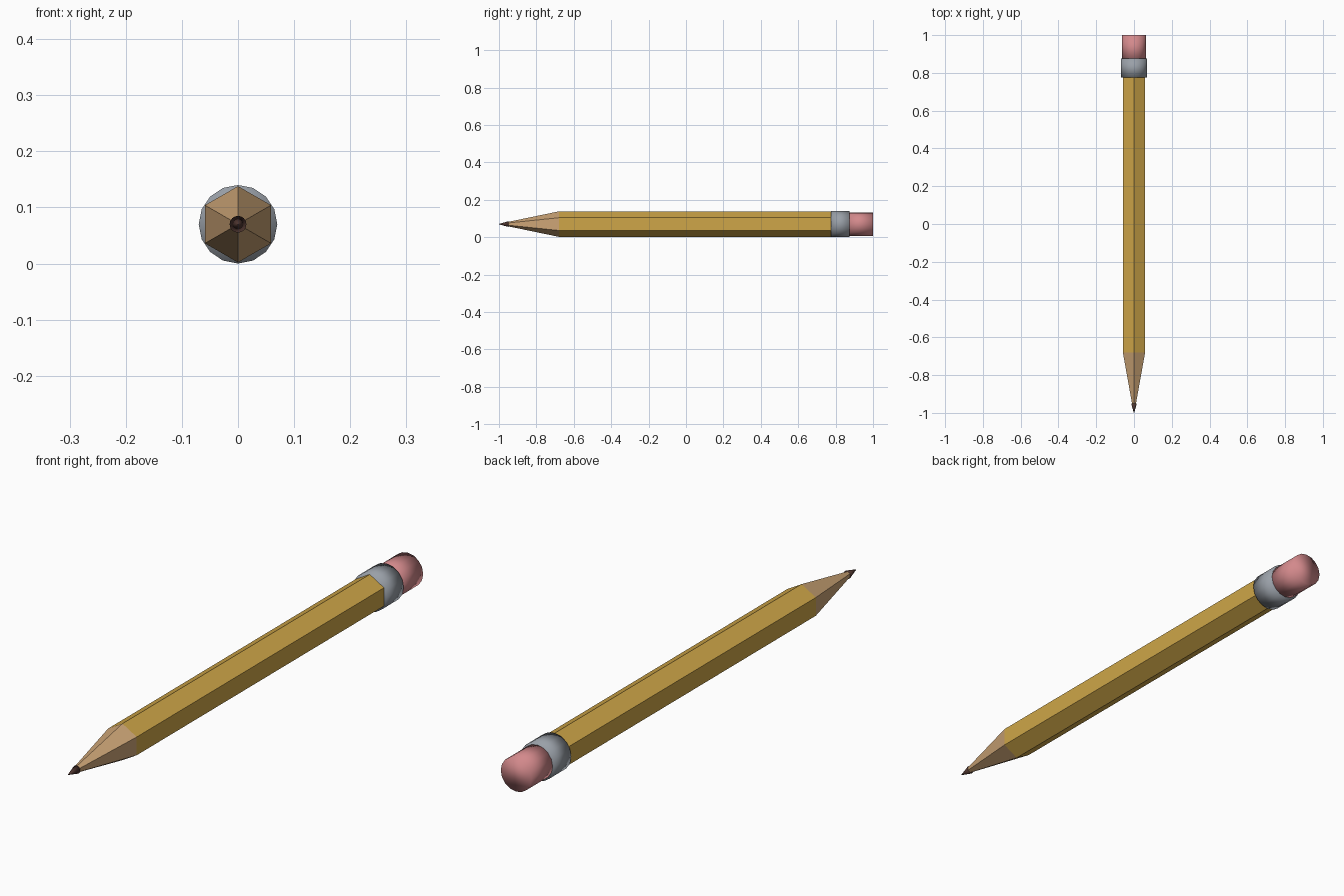
import bpy
import bmesh
from math import sin, cos, tau

CENTRE_Z = 0.07

old = bpy.data.objects.get("Cube")
if old:
    bpy.data.objects.remove(old, do_unlink=True)


def material(name, rgb):
    mat = bpy.data.materials.new(name)
    mat.use_nodes = True
    colour = (*rgb, 1.0)
    mat.diffuse_color = colour
    mat.node_tree.nodes["Principled BSDF"].inputs["Base Color"].default_value = colour
    return mat


yellow = material("yellow paint", (0.62, 0.38, 0.065))
wood = material("bare wood", (0.60, 0.37, 0.18))
graphite = material("dark lead", (0.075, 0.035, 0.028))
metal = material("grey metal", (0.32, 0.35, 0.39))
pink = material("pink rubber", (0.65, 0.25, 0.26))


def prism(name, sides, profile, mats, smooth=False):
    """Closed solid along y: profile is (y, radius), one material per span."""
    bm = bmesh.new()
    rings = []
    for y, r in profile:
        rings.append([bm.verts.new((r * sin(tau * i / sides), y, r * cos(tau * i / sides)))
                      for i in range(sides)])
    for span, (a, b) in enumerate(zip(rings, rings[1:])):
        for i in range(sides):
            j = (i + 1) % sides
            bm.faces.new((a[i], a[j], b[j], b[i])).material_index = span
    bm.faces.new(rings[0])
    bm.faces.new(rings[-1]).material_index = len(mats) - 1
    bmesh.ops.recalc_face_normals(bm, faces=bm.faces)
    for face in bm.faces:
        face.smooth = smooth
    mesh = bpy.data.meshes.new(name)
    bm.to_mesh(mesh)
    bm.free()
    for mat in mats:
        mesh.materials.append(mat)
    obj = bpy.data.objects.new(name, mesh)
    obj.location.z = CENTRE_Z
    bpy.context.collection.objects.link(obj)
    return obj


# Hexagonal shaft with its sharpened wooden end
prism("shaft", 6, [(-0.97, 0.008), (-0.68, 0.068), (0.79, 0.068)], [wood, yellow])

# Writing point
prism("lead", 16, [(-1.0, 0.001), (-0.95, 0.015)], [graphite], smooth=True)

# Metal band and rubber end
prism("ferrule", 16, [(0.775, 0.07), (0.875, 0.07)], [metal], smooth=True)
prism("eraser", 16, [(0.86, 0.063), (1.0, 0.063)], [pink], smooth=True)
